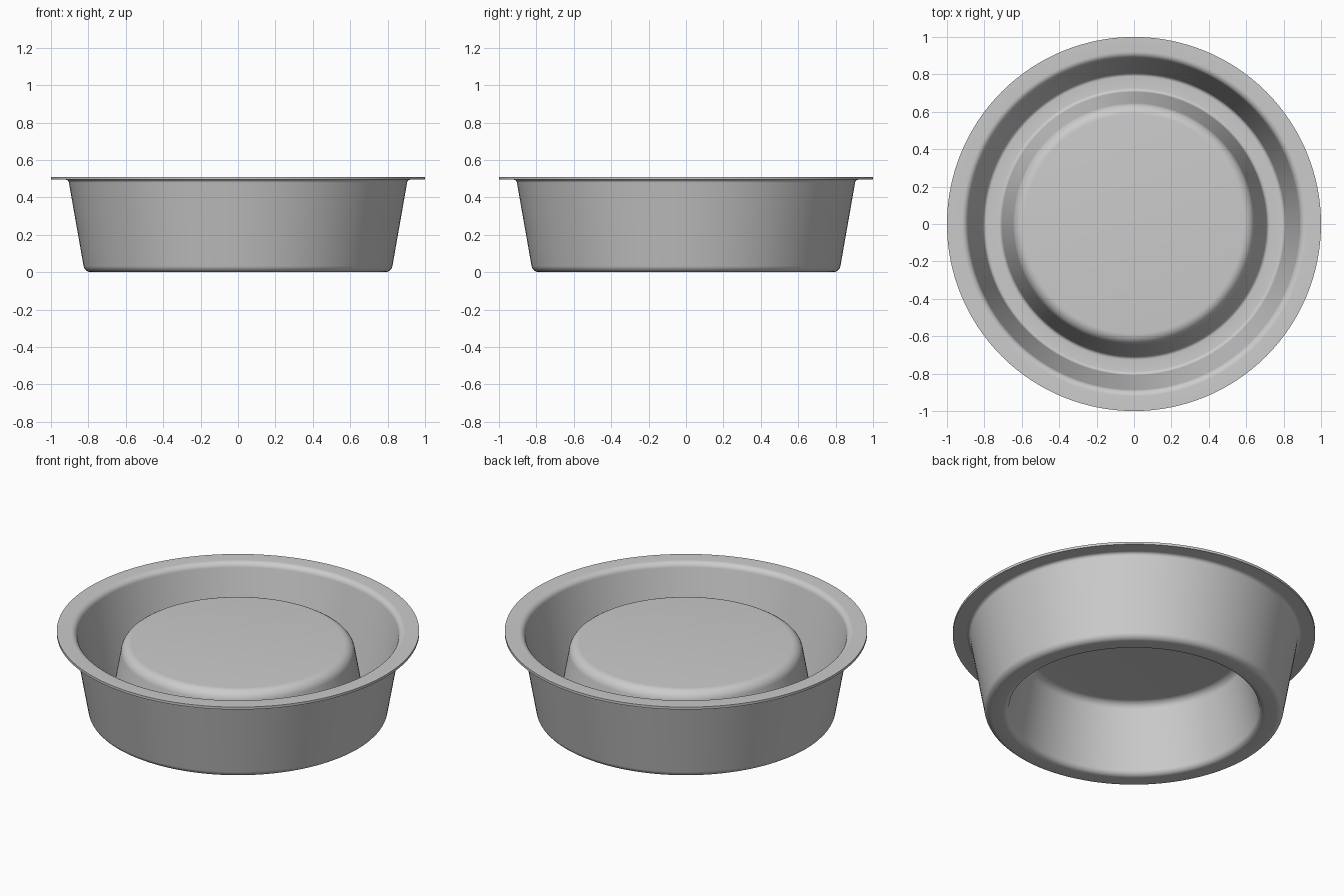
import bpy, bmesh, math
from mathutils import Vector

cube = bpy.data.objects.get("Cube")
if cube:
    bpy.data.objects.remove(cube, do_unlink=True)

SEGMENTS = 128


def make_material(name, color):
    mat = bpy.data.materials.new(name)
    mat.use_nodes = True
    mat.diffuse_color = color
    bsdf = mat.node_tree.nodes["Principled BSDF"]
    bsdf.inputs["Base Color"].default_value = color
    return mat


def rounded(corners, steps=6):
    """Turn (radius, height, fillet) corners into a profile with round fillets."""
    points = []
    for i, (r, z, fillet) in enumerate(corners):
        p = Vector((r, 0, z))
        if not fillet:
            points.append(p)
            continue
        a, b = ((Vector((c[0], 0, c[1])) - p).normalized()
                for c in (corners[i - 1], corners[i + 1]))
        half = a.angle(b) / 2
        center = p + (a + b).normalized() * fillet / math.sin(half)
        reach = fillet / math.tan(half)
        start = (p + a * reach - center).normalized()
        end = (p + b * reach - center).normalized()
        for s in range(steps + 1):
            direction = start.lerp(end, s / steps).normalized()
            points.append(center + direction * fillet)
    return points


def lathe(name, profile, mat):
    bm = bmesh.new()
    verts = [bm.verts.new(p) for p in profile]
    edges = [bm.edges.new(pair) for pair in zip(verts, verts[1:])]
    bmesh.ops.spin(bm, geom=verts + edges, cent=(0, 0, 0), axis=(0, 0, 1),
                   angle=math.tau, steps=SEGMENTS, use_duplicate=False)
    bmesh.ops.remove_doubles(bm, verts=bm.verts[:], dist=0.0001)
    bmesh.ops.recalc_face_normals(bm, faces=bm.faces[:])
    mesh = bpy.data.meshes.new(name)
    bm.to_mesh(mesh)
    bm.free()
    mesh.materials.append(mat)
    obj = bpy.data.objects.new(name, mesh)
    bpy.context.collection.objects.link(obj)
    bpy.ops.object.select_all(action="DESELECT")
    obj.select_set(True)
    bpy.context.view_layer.objects.active = obj
    bpy.ops.object.shade_smooth_by_angle(angle=math.radians(35))


grey = make_material("plain grey", (0.6, 0.6, 0.6, 1))

# Underside: hollow below the raised centre, foot ring, outer wall, rim
underside = [
    (0, 0.42, 0), (0.622, 0.42, 0.045), (0.695, 0, 0.035),
    (0.82, 0, 0.04), (0.907, 0.495, 0.02), (1, 0.495, 0),
]
# Upper side: rim, inner wall, ring-shaped floor, raised centre
upper_side = [
    (1, 0.51, 0), (0.892, 0.51, 0.035), (0.805, 0.015, 0.02),
    (0.71, 0.015, 0.02), (0.637, 0.435, 0.06), (0, 0.435, 0),
]
lathe("ring_bowl", rounded(underside + upper_side), grey)
